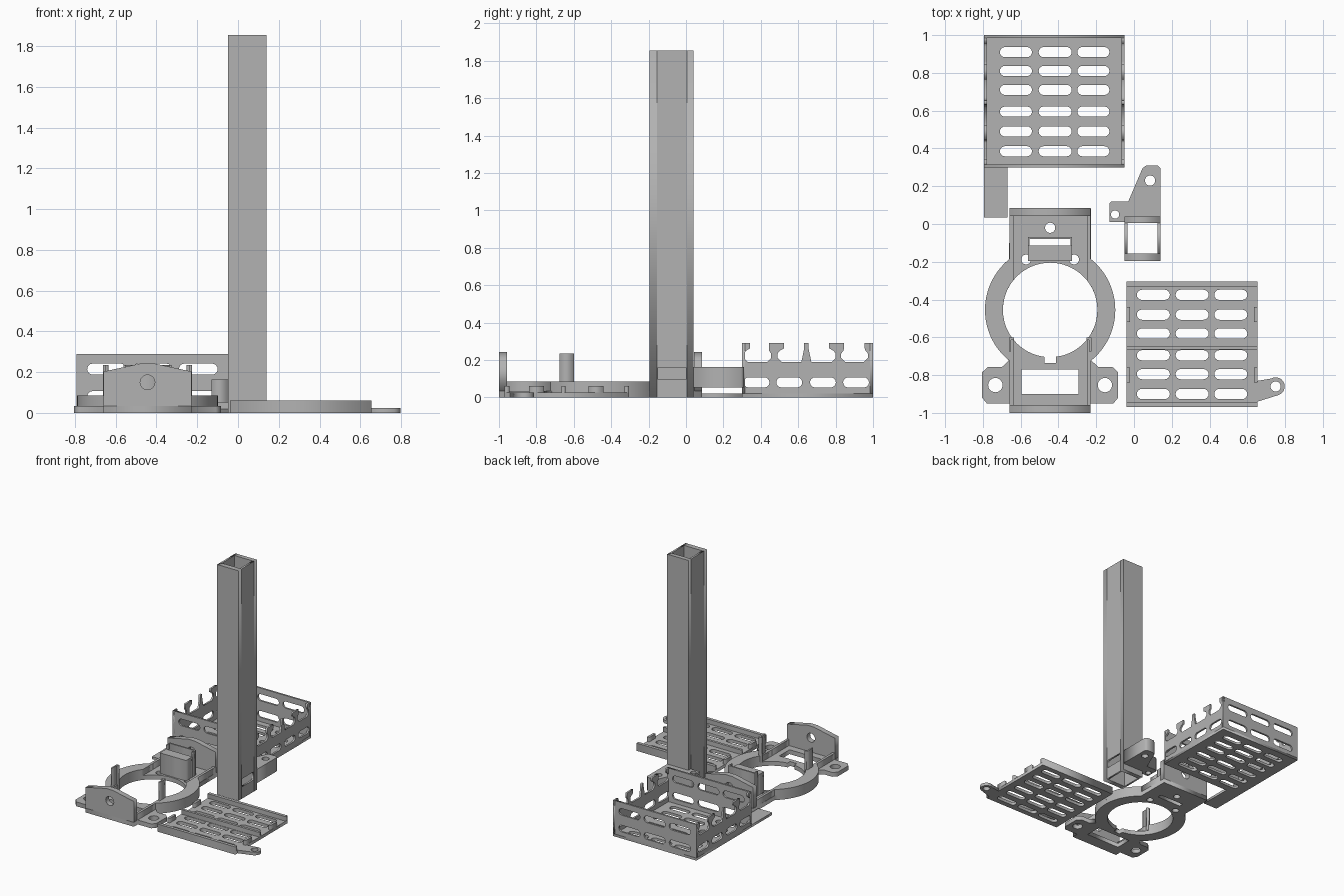
import bpy, math
from mathutils import Matrix

if "Cube" in bpy.data.objects:
    bpy.data.objects.remove(bpy.data.objects["Cube"])

grey = bpy.data.materials.new("plain grey")
grey.diffuse_color = (0.45, 0.45, 0.45, 1)
grey.use_nodes = True
grey.node_tree.nodes["Principled BSDF"].inputs["Base Color"].default_value = grey.diffuse_color

# Local (u, v, thickness) axes mapped to world for plates facing each axis
AXES = {
    'z': Matrix.Identity(4),
    'y': Matrix(((1, 0, 0, 0), (0, 0, 1, 0), (0, 1, 0, 0), (0, 0, 0, 1))),
    'x': Matrix(((0, 0, 1, 0), (1, 0, 0, 0), (0, 1, 0, 0), (0, 0, 0, 1))),
}


def plate(name, outline, lo, hi, holes=(), axis='z'):
    """Flat profile with holes, extruded from lo to hi along an axis."""
    cu = bpy.data.curves.new(name, 'CURVE')
    cu.dimensions, cu.fill_mode, cu.extrude = '2D', 'BOTH', (hi - lo) / 2
    for loop in (outline, *holes):
        s = cu.splines.new('POLY')
        s.points.add(len(loop) - 1)
        for p, (u, v) in zip(s.points, loop):
            p.co = (u, v, 0, 1)
        s.use_cyclic_u = True
    tmp = bpy.data.objects.new(name + "_profile", cu)
    bpy.context.collection.objects.link(tmp)
    bpy.context.view_layer.update()
    me = bpy.data.meshes.new_from_object(
        tmp.evaluated_get(bpy.context.evaluated_depsgraph_get()))
    bpy.data.objects.remove(tmp)
    me.transform(AXES[axis] @ Matrix.Translation((0, 0, (lo + hi) / 2)))
    if axis == 'y':
        me.flip_normals()
    me.materials.clear()
    me.materials.append(grey)
    ob = bpy.data.objects.new(name, me)
    bpy.context.collection.objects.link(ob)
    return ob


def rect(u0, u1, v0, v1):
    return [(u0, v0), (u1, v0), (u1, v1), (u0, v1)]


def arc(cu, cv, r, a0, a1, n):
    return [(cu + r * math.cos(math.radians(a0 + (a1 - a0) * i / n)),
             cv + r * math.sin(math.radians(a0 + (a1 - a0) * i / n)))
            for i in range(n + 1)]


def circle(cu, cv, r, n=24):
    return arc(cu, cv, r, 0, 360, n)[:-1]


def slot(u0, u1, v, h=0.054):
    r = h / 2
    return arc(u1 - r, v, r, -90, 90, 8) + arc(u0 + r, v, r, 90, 270, 8)


def box(name, x0, x1, y0, y1, z0, z1):
    return plate(name, rect(x0, x1, y0, y1), z0, z1)


# ---- Square column with a window near its foot
plate("column_front", rect(-0.05, 0.14, 0, 1.855), -0.195, -0.155, axis='y')
plate("column_back", rect(-0.05, 0.14, 0, 1.855), 0.005, 0.04, axis='y')
plate("column_left", rect(-0.155, 0.005, 0, 1.855), -0.05, -0.035, axis='x')
plate("column_right", rect(-0.155, 0.005, 0, 1.855), 0.125, 0.14,
      [rect(-0.15, 0, 0.095, 0.16)], 'x')
plate("column_bracket",
      [(-0.13, 0.01), (-0.05, 0.01), (-0.05, 0.039), (0.14, 0.039), (0.14, 0.295),
       (0.125, 0.31), (0.065, 0.31), (0.045, 0.295), (-0.03, 0.12),
       (-0.12, 0.12), (-0.13, 0.11)], 0.052, 0.163,
      [circle(0.085, 0.23, 0.027), circle(-0.1, 0.05, 0.022)])

# ---- Slotted tray
X0, X1, Y0, Y1, T = -0.793, -0.05, 0.30, 1.0, 0.015
cols = [(-0.71, -0.54), (-0.505, -0.33), (-0.30, -0.13)]
plate("tray_floor", rect(X0, X1, Y0, Y1), 0, 0.02,
      [slot(a, b, v) for a, b in cols
       for v in (0.385, 0.49, 0.595, 0.71, 0.81, 0.91)])
wall_slots = [slot(a, b, z) for z in (0.08, 0.215)
              for a, b in ((-0.74, -0.55), (-0.515, -0.325), (-0.29, -0.10))]
for name, y in (("tray_front_wall", Y0), ("tray_back_wall", Y1 - T)):
    plate(name, rect(X0, X1, 0.02, 0.29), y, y + T, wall_slots, 'y')

# Side wall edge: keyhole notches leave T-shaped fingers
edge = [(Y0, 0.02), (Y0, 0.29)]
for a, b, c, d in ((0.31, 0.455, 0.342, 0.445), (0.49, 0.632, 0.525, 0.632),
                   (0.655, 0.80, 0.655, 0.765), (0.83, 0.972, 0.845, 0.955)):
    edge += [(c, 0.29), (c, 0.262)]
    edge += [(a + 0.012, 0.25), (a, 0.235), (a, 0.21), (a + 0.02, 0.19)] if a < c else []
    edge += [(c + 0.015, 0.19), (d - 0.015, 0.19)]
    edge += [(b - 0.02, 0.19), (b, 0.21), (b, 0.235), (b - 0.012, 0.25)] if b > d else []
    edge += [(d, 0.262), (d, 0.29)]
edge += [(Y1, 0.29), (Y1, 0.02)]
side_slots = [slot(a, a + 0.138, 0.08) for a in (0.308, 0.483, 0.663, 0.84)]
for name, x in (("tray_left_wall", X0), ("tray_right_wall", X1 - T)):
    plate(name, edge, x, x + T, side_slots, 'x')
box("tray_tongue", X0, -0.67, 0.035, 0.30, 0, 0.02)

# ---- Slotted lid with ribs, clips and an ear
plate("lid_panel", rect(-0.04, 0.655, -0.97, -0.305), 0, 0.025,
      [slot(a, b, v) for a, b in ((0.015, 0.19), (0.22, 0.395), (0.425, 0.60))
       for v in (-0.375, -0.48, -0.58, -0.695, -0.795, -0.90)])
for i, (a, b) in enumerate(((-0.97, -0.945), (-0.665, -0.645), (-0.33, -0.305))):
    box(f"lid_rib_{i}", -0.04, 0.655, a, b, 0.025, 0.062)
for x in (-0.04, 0.635):
    for y in (-0.84, -0.52):
        box("lid_clip", x, x + 0.02, y, y + 0.08, 0.025, 0.062)
plate("lid_ear", [(0.655, -0.94)] + arc(0.75, -0.86, 0.048, -70, 120, 16)
      + [(0.655, -0.83)], 0, 0.025, [circle(0.75, -0.86, 0.027)])

# ---- Ring mount
CX, CY = -0.444, -0.455
L, R = CX - 0.215, CX + 0.215
opening = arc(CX, CY, 0.25, -83.1, 263.1, 64) + [(CX - 0.03, CY - 0.28),
                                                 (CX + 0.03, CY - 0.28)]
# Right half outline of the base with its ear, mirrored for the left half
half = [(0.215, -1), (0.215, -0.95), (0.335, -0.95), (0.36, -0.92), (0.36, -0.785),
        (0.33, -0.757), (0.255, -0.757), (0.215, -0.72)]
half += [(u, v + CY) for u, v in arc(0, 0, 0.345, -51, 51, 28)] + [(0.215, 0.085)]
base = [(CX + u, v) for u, v in half] + [(CX - u, v) for u, v in reversed(half)]
plate("mount_base", base, 0, 0.035,
      [opening, rect(-0.595, -0.293, -0.90, -0.77), circle(CX, -0.02, 0.027),
       rect(CX - 0.108, CX + 0.108, -0.115, -0.08)]
      + [circle(CX + s * 0.29, -0.853, 0.038) for s in (-1, 1)]
      + [circle(CX + s * 0.127, -0.188, 0.026) for s in (-1, 1)])

for s, side in ((-1, "left"), (1, "right")):
    # Raised half ring, side rails and upright posts
    lobe = arc(0, 0, 0.345, -55.6, 55.6, 32) + arc(0, 0, 0.25, 38.7, -38.7, 28)
    plate(f"ring_{side}", [(CX + s * u, CY + v) for u, v in lobe], 0.035, 0.085)
    a, b = sorted((CX + s * 0.195, CX + s * 0.215))
    box(f"front_rail_{side}", a, b, -0.96, -0.725, 0.035, 0.085)
    box(f"back_rail_{side}", a, b, -0.185, 0.045, 0.035, 0.085)
    a, b = sorted((CX + s * 0.192, CX + s * 0.216))
    box(f"post_{side}", a, b, -0.615, -0.60, 0.035, 0.235)
    a, b = sorted((CX + s * 0.206, CX + s * 0.218))
    box(f"post_web_{side}", a, b, -0.675, -0.60, 0.035, 0.235)

# Peaked end plates
gable = [(L, 0.035), (R, 0.035), (R, 0.203), (CX + 0.03, 0.243),
         (CX - 0.03, 0.243), (L, 0.203)]
plate("front_plate", gable, -1.0, -0.957, [circle(CX, 0.15, 0.036)], 'y')
plate("back_plate", gable, 0.042, 0.085, [circle(CX, 0.15, 0.036)], 'y')

# Slotted holder block behind the ring
box("holder_block", CX - 0.117, CX + 0.117, -0.195, -0.115, 0.035, 0.2)
box("holder_back", CX - 0.117, CX + 0.117, -0.08, -0.068, 0.035, 0.235)
for x in (CX - 0.117, CX + 0.108):
    box("holder_cheek", x, x + 0.009, -0.115, -0.08, 0.035, 0.235)
